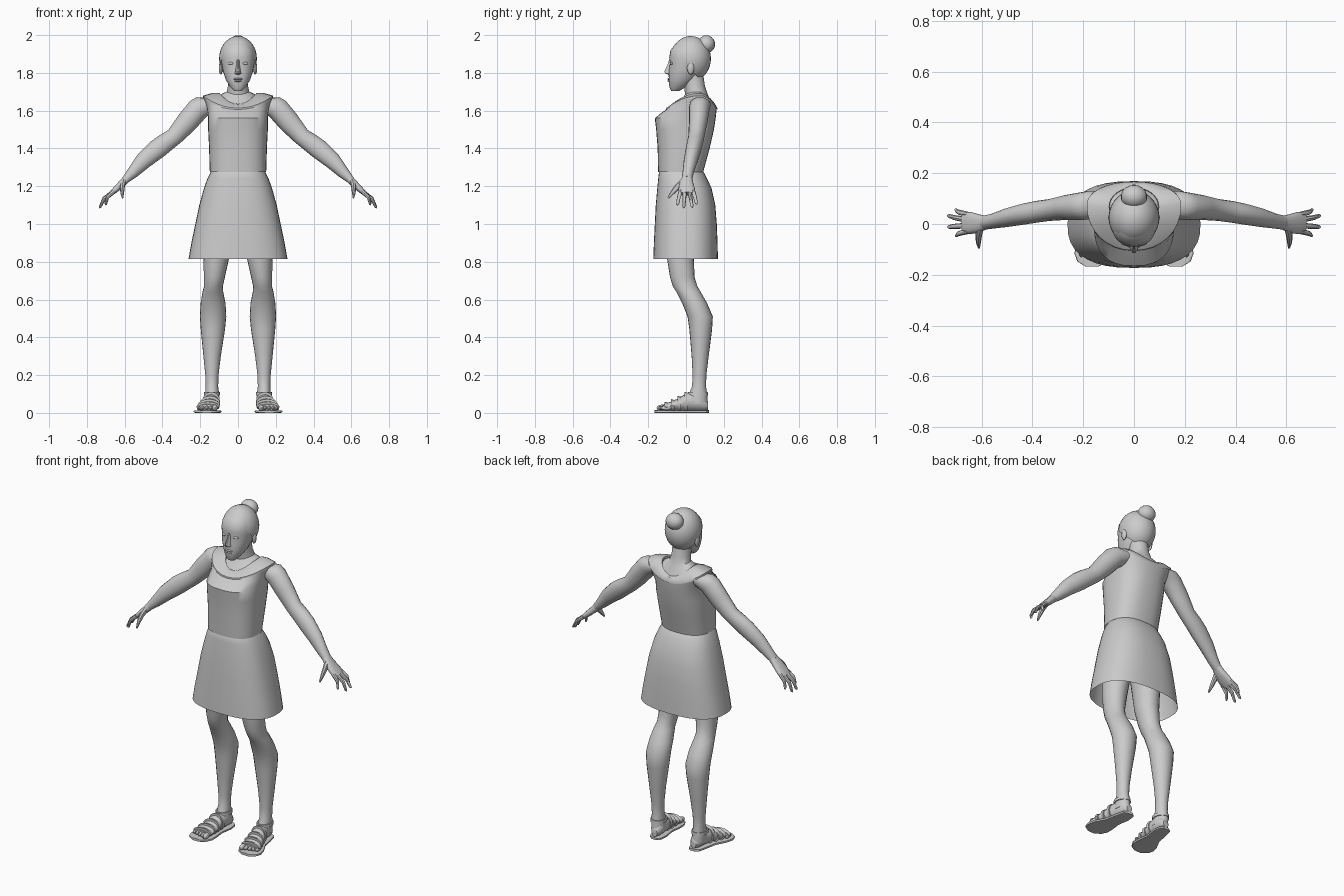
import bpy, bmesh
from math import sin, cos, pi, radians
from mathutils import Vector


def sp(v, p):
    return (1 if v >= 0 else -1) * abs(v) ** (2 / p)


def skin(name, rings, caps=True, mirror=False):
    bm = bmesh.new()
    vs = [[bm.verts.new(c) for c in r] for r in rings]
    n = len(vs[0])
    for a, b in zip(vs, vs[1:]):
        for i in range(n):
            j = (i + 1) % n
            bm.faces.new((a[i], a[j], b[j], b[i]))
    if caps:
        bm.faces.new(vs[0][::-1])
        bm.faces.new(vs[-1])
    return finish(name, bm, mirror)


def finish(name, bm, mirror=False):
    bmesh.ops.recalc_face_normals(bm, faces=bm.faces)
    me = bpy.data.meshes.new(name)
    bm.to_mesh(me)
    bm.free()
    ob = bpy.data.objects.new(name, me)
    bpy.context.collection.objects.link(ob)
    if mirror:
        ob.modifiers.new("mirror", 'MIRROR')
    return ob


def level(z, hw, y0, y1, cx=0, dip=0, cy=None, p=2, n=28):
    """Horizontal ring from y0 (front) to y1 (back); dip lowers front and back."""
    cy = (y0 + y1) / 2 if cy is None else cy
    out = []
    for i in range(n):
        t = 2 * pi * i / n
        s = sp(sin(t), p)
        out.append((cx + hw * sp(cos(t), p), cy + s * (y1 - cy if s > 0 else cy - y0),
                    z - dip * sin(t) ** 2))
    return out


def tube(name, pts, u, v, n=14, p=2, caps=True, mirror=True):
    """Tube through (centre, half width along u, half width along v)."""
    u, v = Vector(u).normalized(), Vector(v).normalized()
    rings = [[Vector(c) + u * a * sp(cos(2 * pi * i / n), p) + v * b * sp(sin(2 * pi * i / n), p)
              for i in range(n)] for c, a, b in pts]
    return skin(name, rings, caps, mirror)


def ball(name, c, r, mirror=False, seg=18):
    bm = bmesh.new()
    bmesh.ops.create_uvsphere(bm, u_segments=seg, v_segments=seg // 2 + 1, radius=1)
    for w in bm.verts:
        w.co = Vector([c[k] + r[k] * w.co[k] for k in range(3)])
    return finish(name, bm, mirror)


X, Y, Z = (1, 0, 0), (0, 1, 0), (0, 0, 1)

# Head and face
skin("head", [level(*r, p=2.2) for r in (
    (1.705, .022, -.078, -.035), (1.725, .042, -.088, .0), (1.765, .065, -.091, .05),
    (1.81, .08, -.092, .08), (1.855, .088, -.085, .10), (1.88, .09, -.089, .10),
    (1.92, .085, -.082, .10), (1.955, .065, -.055, .08), (1.975, .03, -.02, .05))])
skin("nose", [level(z, w, y, -.06, n=10) for z, w, y in (
    (1.875, .009, -.088), (1.84, .01, -.1), (1.808, .015, -.116), (1.797, .019, -.111),
    (1.79, .01, -.092))])
for z, w in ((1.768, .024), (1.758, .02)):
    ball("lip", (0, -.088, z), (w, .01, .006), seg=12)
ball("eye", (.036, -.073, 1.85), (.017, .012, .008), True, 12)
ball("ear", (.091, .025, 1.825), (.011, .019, .034), True, 12)

# Hair cap trimmed along the hairline, with a bun
bm = bmesh.new()
bmesh.ops.create_uvsphere(bm, u_segments=28, v_segments=18, radius=1)
for w in bm.verts:
    w.co = Vector((w.co.x * .1, .025 + w.co.y * .107, 1.875 + w.co.z * .12))
bmesh.ops.bisect_plane(bm, geom=bm.verts[:] + bm.edges[:] + bm.faces[:],
                       plane_co=(0, -.08, 1.93), plane_no=(0, .73, .68), clear_inner=True)
finish("hair", bm)
ball("hair_bun", (0, .108, 1.952), (.052, .046, .047))

# Neck and upper chest
skin("neck", [level(*r) for r in (
    (1.675, .1, -.06, .145, 0, .055, .07), (1.69, .085, -.035, .135, 0, .045, .07),
    (1.7, .06, -.005, .115, 0, .015), (1.73, .053, -.01, .1), (1.8, .052, -.025, .09))])

# Bodice with collar band
bodice = [level(z, hw, a, b, p=2.5, n=32) for z, hw, a, b in (
    (1.275, .149, -.147, .092), (1.29, .15, -.148, .095), (1.4, .153, -.15, .125),
    (1.5, .158, -.158, .148), (1.56, .158, -.165, .157))]
outer = level(1.675, .185, -.1, .162, 0, .065, .075, 2.1, 32)
bodice += [level(1.615, .165, -.135, .16, 0, .03, .06, 2.3, 32), outer]
skin("bodice", bodice, False)
skin("collar", [level(1.668, .186, -.106, .167, 0, .065, .075, 2.1, 32),
                level(1.679, .186, -.104, .166, 0, .065, .075, 2.1, 32),
                level(1.694, .135, -.078, .156, 0, .062, .072, 2, 32),
                level(1.694, .098, -.055, .144, 0, .058, .07, 2, 32),
                level(1.683, .096, -.052, .142, 0, .058, .07, 2, 32)], False)

# Skirt with waistband
skin("skirt", [level(z, hw, a, b, p=2.5, n=36) for z, hw, a, b in (
    (1.285, .138, -.135, .082), (1.268, .148, -.144, .098), (1.24, .162, -.147, .112),
    (1.19, .18, -.152, .135), (1.1, .205, -.16, .155), (1.0, .226, -.165, .163),
    (.9, .247, -.17, .167), (.815, .262, -.173, .169))], False)

# Arms
side = (.72, 0, .69)
tube("arm", [(c, a, b) for c, a, b in (
    ((.13, .08, 1.635), .05, .045), ((.175, .075, 1.63), .056, .06),
    ((.21, .07, 1.61), .055, .06), ((.27, .065, 1.54), .049, .058),
    ((.335, .055, 1.465), .043, .047), ((.385, .048, 1.43), .043, .051),
    ((.43, .04, 1.395), .042, .053), ((.5, .025, 1.335), .037, .045),
    ((.555, .012, 1.275), .03, .032), ((.592, .005, 1.238), .028, .022))], Y, side, 16)

# Hands
tube("palm", [((.585, .006, 1.245), .027, .022), ((.61, .002, 1.218), .036, .02),
              ((.645, .004, 1.185), .044, .017), ((.672, .006, 1.16), .04, .012)],
     Y, side, 14, 2.4)
for y, tip in ((-.028, (.703, -.046, 1.1)), (-.006, (.735, -.012, 1.085)),
               (.016, (.735, .033, 1.088)), (.037, (.705, .056, 1.105))):
    a, t = Vector((.655, y, 1.175)), Vector(tip)
    m = a.lerp(t, .55) + Vector((.01, 0, .008))
    tube("finger", [(a, .012, .012), (m, .01, .01), (a.lerp(t, .92), .008, .007), (t, .003, .003)],
         Y, side, 8)
tube("thumb", [((.605, -.01, 1.225), .016, .02), ((.612, -.045, 1.197), .013, .016),
               ((.613, -.073, 1.165), .01, .011), ((.611, -.094, 1.138), .004, .005)],
     X, (0, .7, -.7), 8)

# Legs
skin("leg", [level(z, hw, a, b, cx, n=20) for z, cx, hw, a, b in (
    (1.15, .085, .08, -.11, .09), (1.0, .1, .078, -.115, .07), (.815, .115, .067, -.1, .042),
    (.72, .125, .056, -.085, .045), (.67, .13, .05, -.07, .06), (.64, .133, .055, -.05, .078),
    (.58, .132, .066, -.02, .112), (.51, .132, .07, .008, .142), (.44, .133, .064, .018, .138),
    (.3, .137, .046, .03, .12), (.2, .138, .035, .035, .108), (.14, .138, .033, .032, .106),
    (.1, .137, .037, .015, .112), (.05, .135, .038, .0, .115))], mirror=True)

# Feet and toes
foot = [((.13, .117, .038), .018, .022), ((.132, .095, .05), .034, .038),
        ((.136, .04, .062), .038, .052), ((.142, .0, .057), .042, .046),
        ((.15, -.045, .043), .05, .032), ((.158, -.09, .034), .055, .022),
        ((.162, -.12, .029), .052, .016)]
tube("foot", foot, X, Z, 16)
for k in range(5):
    r = .018 if k == 0 else .0125
    ball("toe", (.122 + k * .0215, -.128 + k * .006, .026), (r * .8, .028, r), True, 10)

# Sandal soles
tube("sandal_sole", [((x, y, .007), w, .007) for x, y, w in (
    (.128, .122, .018), (.13, .108, .036), (.133, .06, .045), (.145, -.01, .046),
    (.157, -.07, .066), (.163, -.115, .072), (.165, -.148, .058), (.165, -.168, .025))],
     X, Z, 16, 6)

# Sandal straps across the foot and around the ankle
def strap(y, g=.005, h=.009):
    for (c0, a0, b0), (c1, a1, b1) in zip(foot, foot[1:]):
        if c0[1] >= y >= c1[1]:
            f = (c0[1] - y) / (c0[1] - c1[1])
            c = Vector(c0).lerp(Vector(c1), f)
            a, b = a0 + (a1 - a0) * f, b0 + (b1 - b0) * f
            tube("sandal_strap", [(c + Vector((0, d, .001 - d * .3)), a + e, b + e)
                                  for d, e in ((h, -.003), (h, g), (-h, g), (-h, -.003))], X, Z, 16)


for y in (-.105, -.07, -.035, .0):
    strap(y)
skin("ankle_strap", [level(z, .037 + e, .015 - e, .11 + e, .137, n=20) for z, e in (
    (.092, 0), (.092, .006), (.11, .005), (.11, -.003))], False, True)

# Smooth shading with crisp edges kept
bpy.ops.object.select_all(action='SELECT')
bpy.context.view_layer.objects.active = bpy.context.selected_objects[0]
bpy.ops.object.shade_smooth_by_angle(angle=radians(40))
